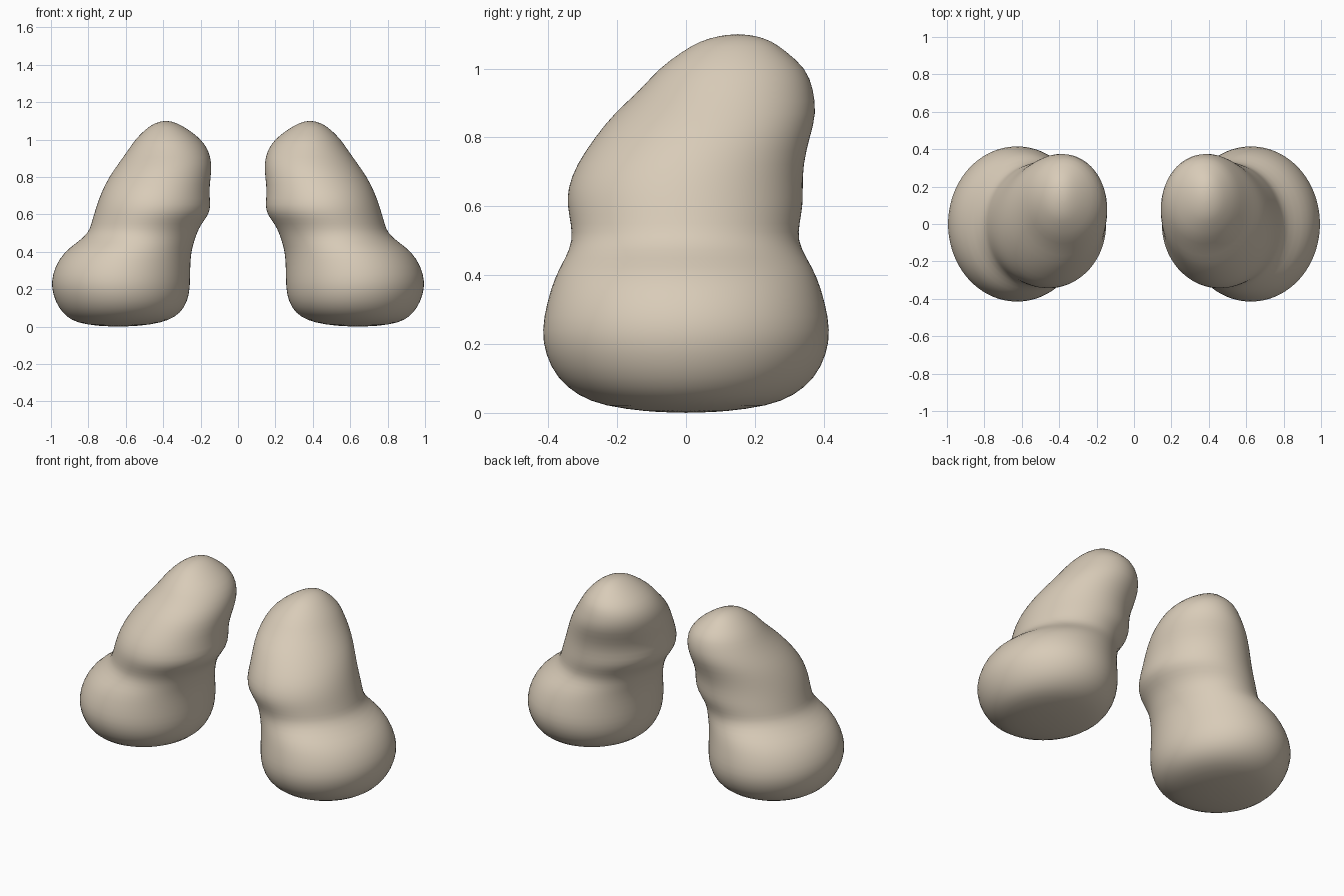
import bpy
import bmesh
from math import cos, sin, tau

default_cube = bpy.data.objects.get("Cube")
if default_cube:
    bpy.data.objects.remove(default_cube)

SEGMENTS = 48

# Cross-sections of one lump: height, inner x, outer x, front y, back y
SECTIONS = [
    (0.003, 0.53, 0.75, -0.11, 0.11),
    (0.02, 0.41, 0.86, -0.24, 0.24),
    (0.05, 0.335, 0.915, -0.315, 0.315),
    (0.1, 0.285, 0.96, -0.375, 0.375),
    (0.17, 0.26, 0.99, -0.41, 0.41),
    (0.24, 0.255, 1.0, -0.42, 0.42),
    (0.32, 0.255, 0.98, -0.405, 0.405),
    (0.4, 0.25, 0.93, -0.38, 0.38),
    (0.45, 0.235, 0.86, -0.35, 0.35),
    (0.5, 0.22, 0.8, -0.33, 0.325),
    (0.55, 0.195, 0.785, -0.335, 0.33),
    (0.6, 0.155, 0.77, -0.345, 0.34),
    (0.65, 0.145, 0.755, -0.345, 0.34),
    (0.72, 0.155, 0.73, -0.32, 0.34),
    (0.8, 0.145, 0.69, -0.265, 0.36),
    (0.87, 0.14, 0.64, -0.21, 0.38),
    (0.94, 0.155, 0.59, -0.13, 0.37),
    (1.0, 0.195, 0.55, -0.08, 0.35),
    (1.05, 0.26, 0.5, -0.01, 0.29),
    (1.08, 0.31, 0.46, 0.04, 0.25),
    (1.096, 0.35, 0.42, 0.1, 0.2),
]


def make_material(name, colour):
    material = bpy.data.materials.new(name)
    material.use_nodes = True
    material.diffuse_color = colour
    shader = material.node_tree.nodes["Principled BSDF"]
    shader.inputs["Base Color"].default_value = colour
    shader.inputs["Roughness"].default_value = 0.8
    return material


def make_lump(name, side, material):
    """Loft elliptical rings into a closed, leaning lump on one side."""
    bm = bmesh.new()
    rings = []
    for z, inner, outer, front, back in SECTIONS:
        centre_x, radius_x = (inner + outer) / 2, (outer - inner) / 2
        centre_y, radius_y = (front + back) / 2, (back - front) / 2
        angles = [tau * i / SEGMENTS for i in range(SEGMENTS)]
        rings.append([
            bm.verts.new((side * (centre_x + radius_x * cos(a)),
                          centre_y + radius_y * sin(a), z))
            for a in angles
        ])
    for lower, upper in zip(rings, rings[1:]):
        for i in range(SEGMENTS):
            j = (i + 1) % SEGMENTS
            bm.faces.new((lower[i], lower[j], upper[j], upper[i]))

    # Close the underside and the crown with fans
    for ring, height in ((rings[0], 0.0), (rings[-1], 1.1)):
        middle = sum((v.co for v in ring), ring[0].co * 0) / SEGMENTS
        tip = bm.verts.new((middle.x, middle.y, height))
        for i in range(SEGMENTS):
            bm.faces.new((ring[i], ring[(i + 1) % SEGMENTS], tip))
    bmesh.ops.recalc_face_normals(bm, faces=bm.faces)
    for face in bm.faces:
        face.smooth = True

    mesh = bpy.data.meshes.new(name)
    bm.to_mesh(mesh)
    bm.free()
    mesh.materials.append(material)
    lump = bpy.data.objects.new(name, mesh)
    bpy.context.collection.objects.link(lump)

    # Soften the profile between cross-sections
    subdivision = lump.modifiers.new("Smoothing", "SUBSURF")
    subdivision.levels = subdivision.render_levels = 1
    return lump


# Mirrored pair of lumps
beige = make_material("warm beige", (0.69, 0.6, 0.48, 1.0))
make_lump("left_lump", 1, beige)
make_lump("right_lump", -1, beige)
